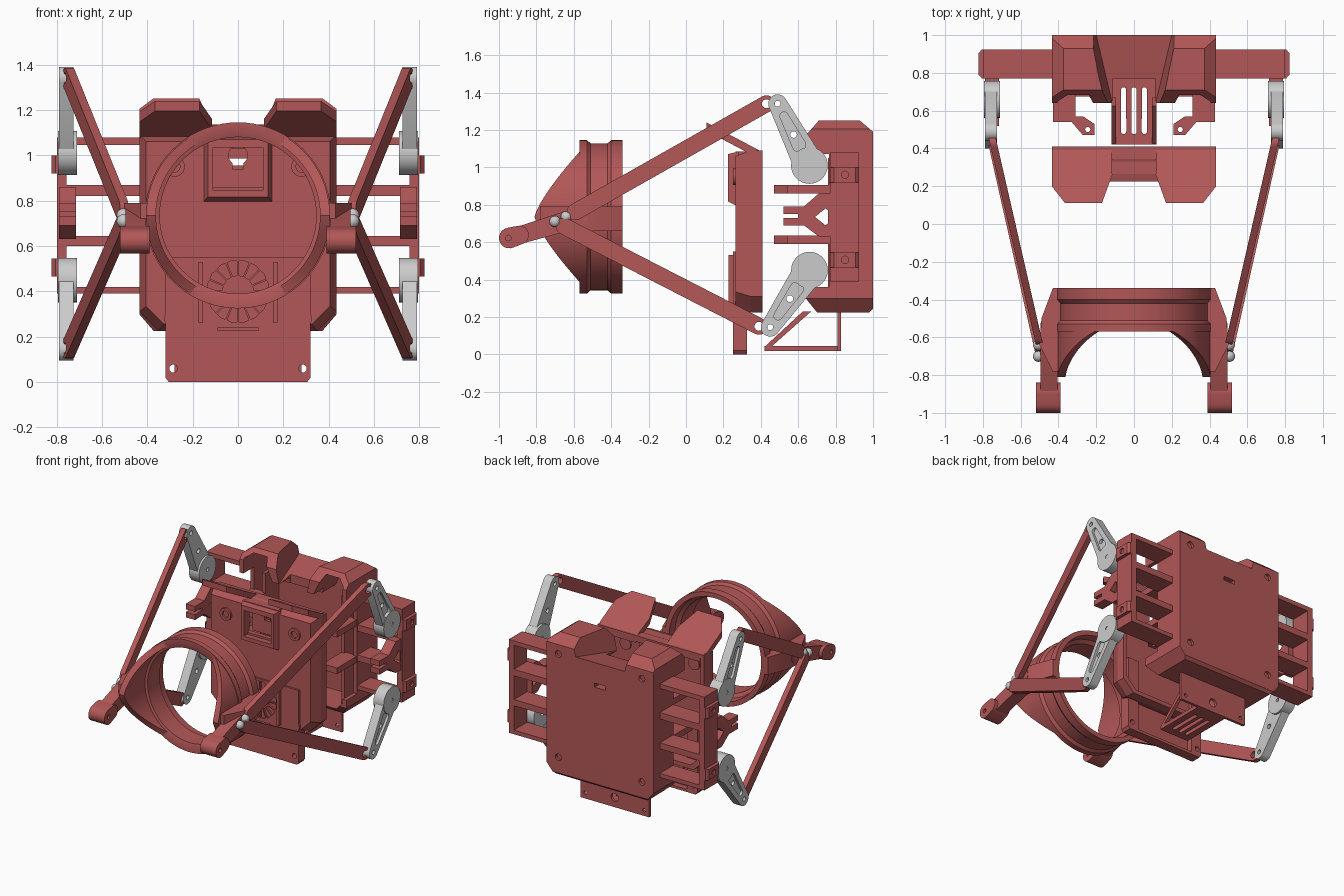
import bpy, bmesh
from math import sin, cos, pi, atan2, acos, hypot

if "Cube" in bpy.data.objects:
    bpy.data.objects.remove(bpy.data.objects["Cube"])

RED = bpy.data.materials.new("red_plastic")
RED.diffuse_color = (0.45, 0.095, 0.095, 1)
RED.use_nodes = True
RED.node_tree.nodes["Principled BSDF"].inputs["Base Color"].default_value = RED.diffuse_color
AX = {'x': lambda u, v, w: (w, u, v), 'y': lambda u, v, w: (u, w, v), 'z': lambda u, v, w: (u, v, w)}


def finish(name, bm, red=True):
    bmesh.ops.recalc_face_normals(bm, faces=bm.faces)
    me = bpy.data.meshes.new(name)
    bm.to_mesh(me)
    bm.free()
    o = bpy.data.objects.new(name, me)
    bpy.context.collection.objects.link(o)
    if red:
        me.materials.append(RED)
    return o


def prism(name, pts, axis, a, b, red=True, taper=1, c=(0, 0)):
    """Extrude a 2D outline along an axis from a to b; taper scales the a end about c."""
    bm = bmesh.new()
    A = [bm.verts.new(AX[axis](c[0] + (u - c[0]) * taper, c[1] + (v - c[1]) * taper, a)) for u, v in pts]
    B = [bm.verts.new(AX[axis](u, v, b)) for u, v in pts]
    bm.faces.new(A)
    bm.faces.new(B)
    for i in range(len(A)):
        j = (i + 1) % len(A)
        bm.faces.new((A[i], A[j], B[j], B[i]))
    return finish(name, bm, red)


def rect(u0, u1, v0, v1):
    return [(u0, v0), (u1, v0), (u1, v1), (u0, v1)]


def box(name, x0, x1, y0, y1, z0, z1):
    return prism(name, rect(x0, x1, y0, y1), 'z', z0, z1)


def circle(u, v, r, n=24):
    return [(u + r * cos(2 * pi * i / n), v + r * sin(2 * pi * i / n)) for i in range(n)]


def capsule(p, r, q, s, n=12):
    """Outline around two circles of radius r at p and s at q."""
    d, t = hypot(q[0] - p[0], q[1] - p[1]), atan2(q[1] - p[1], q[0] - p[0])
    k = acos((r - s) / d)
    pts = [(p[0] + r * cos(a), p[1] + r * sin(a)) for a in [t + k + (2 * pi - 2 * k) * i / n for i in range(n + 1)]]
    return pts + [(q[0] + s * cos(a), q[1] + s * sin(a)) for a in [t - k + 2 * k * i / n for i in range(n + 1)]]


def cut(o, *cutters):
    for c in cutters:
        m = o.modifiers.new("cut", 'BOOLEAN')
        m.object, m.solver = c, 'EXACT'
        bpy.context.view_layer.objects.active = o
        bpy.ops.object.modifier_apply(modifier=m.name)
        bpy.data.objects.remove(c)
    return o


def move(o, f):
    for v in o.data.vertices:
        v.co = f(*v.co)


def body(zt, w):
    """Housing outline with chamfered lower corners."""
    return [(-.35 * w, .225), (.35 * w, .225), (.435 * w, .31), (.435 * w, zt), (-.435 * w, zt), (-.435 * w, .31)]


# Receiver ring, lathed around the y axis
CZ = .735
prof = [(.345, -.56), (.375, -.57), (.41, -.57), (.41, -.53), (.393, -.51), (.393, -.42), (.41, -.40), (.41, -.34),
        (.375, -.34), (.37, -.40), (.345, -.42)]
bm = bmesh.new()
N = 72
rows = [[bm.verts.new((r * cos(2 * pi * i / N), y, CZ + r * sin(2 * pi * i / N))) for r, y in prof] for i in range(N)]
for i in range(N):
    p, q = rows[i], rows[(i + 1) % N]
    for j in range(len(prof)):
        k = (j + 1) % len(prof)
        bm.faces.new((p[j], p[k], q[k], q[j]))
finish("receiver_ring", bm)

for s in (-1, 1):
    # Curved saddle shell tapering forward from the ring
    bm = bmesh.new()
    rows = []
    for i in range(33):
        t = (-62 + 124 * i / 32) * pi / 180
        yf = -.81 + .25 * (abs(sin(t)) / .883) ** 1.3
        rows.append([bm.verts.new((s * r * cos(t), y, CZ + r * sin(t)))
                     for r, y in ((.362, yf), (.405, yf), (.405, -.55), (.362, -.55))])
    for p, q in zip(rows, rows[1:]):
        for j in range(4):
            bm.faces.new((p[j], p[(j + 1) % 4], q[(j + 1) % 4], q[j]))
    bm.faces.new(rows[0])
    bm.faces.new(rows[-1])
    finish("receiver_saddle", bm)

    # Receiver side boss and forward twist arm
    prism("receiver_boss", [(s * x, y) for x, y in [(.39, -.78), (.43, -.78), (.50, -.64), (.49, -.5), (.43, -.34), (.385, -.34)]],
          'z', .66, .79)
    prism("receiver_arm", capsule((-.94, .622), .045, (-.58, .73), .055), 'x', s * .405, s * .495)
    cut(prism("receiver_arm_end", capsule((-.945, .622), .055, (-.89, .638), .05), 'x', s * .39, s * .52),
        prism("c", circle(-.95, .622, .015, 12), 'x', s * .3, s * .6))

    # Upper and lower linkages: (ball, link eye, servo pivot, servo tip)
    for ball, eye, piv, tip in [((-.64, .735), (.43, 1.34), (.66, 1.01), (.49, 1.34)),
                                ((-.70, .71), (.39, .15), (.66, .45), (.45, .145))]:
        bpy.ops.mesh.primitive_uv_sphere_add(segments=20, ring_count=12, radius=.03, location=(s * .505, *ball))
        bpy.context.object.name = "ball_joint"
        d = [eye[0] - ball[0], eye[1] - ball[1]]
        st = (ball[0] + d[0] * .045, ball[1] + d[1] * .045)
        k = (.745 - .50) / d[0]
        hole = lambda: prism("c", circle(*eye, .024, 16), 'x', -.1, .1)
        rod = cut(prism("link_rod", capsule(st, .045, eye, .0451), 'x', -.019, .019), hole())
        move(rod, lambda x, y, z: (x + s * (.50 + (y - ball[0]) * k), y, z))
        # Servo horn arm with recessed web and holes
        mix = lambda f: (piv[0] + (tip[0] - piv[0]) * f, piv[1] + (tip[1] - piv[1]) * f)
        arm = prism("servo_arm", capsule(piv, .082, tip, .05), 'x', s * .725, s * .79, False)
        cut(arm, prism("c", capsule(mix(.33), .036, mix(.8), .022), 'x', s * .772, s * .85),
            prism("c", circle(*mix(.5), .018, 12), 'x', s * .6, s * .9),
            prism("c", circle(*tip, .016, 12), 'x', s * .6, s * .9))
        cut(prism("servo_hub", circle(*piv, .098, 32), 'x', s * .71, s * .794, False),
            prism("c", circle(*piv, .014, 12), 'x', s * .6, s * .9))

    # Side ladder frames holding the servos
    X = lambda a, b: sorted((s * a, s * b))
    for z0, z1 in ((1.045, 1.078), (.82, .868), (.60, .645), (.39, .42)):
        box("frame_shelf", *X(.42, .79), .77, .925, z0, z1)
    box("frame_end", *X(.755, .797), .77, .925, .39, 1.078)
    for z0, z1 in ((.92, 1.0), (.465, .545)):
        lug = [(s * x, y) for x, y in [(.79, .77), (.805, .77), (.822, .79), (.822, .905), (.805, .925), (.79, .925)]]
        cut(prism("frame_lug", lug, 'z', z0, z1),
            prism("c", circle(.85, (z0 + z1) / 2, .02, 12), 'x', s * .81, s * .9))
    strut = prism("frame_strut", [(.52, .69), (.63, .69), (.71, .63), (.77, .63), (.77, .86), (.71, .86), (.63, .79), (.52, .79)],
                  'x', s * .715, s * .79)
    cut(strut, prism("c", [(.69, .735), (.745, .69), (.76, .70), (.76, .77), (.745, .78)], 'x', s * .6, s * .9),
        prism("c", rect(.5, .60, .73, .75), 'x', s * .6, s * .9))
    # Lid mounting hooks inside the base
    for z in (.59, .86):
        hook = prism("mount_hook", [(s * x, y) for x, y in [(.43, .78), (.43, .54), (.33, .54), (.27, .47), (.21, .47),
                                                           (.21, .53), (.27, .57), (.31, .57), (.31, .78)]], 'z', z, z + .045)
        cut(hook, prism("c", circle(s * .245, .5, .014, 12), 'z', 0, 1))
    box("mount_rail", *X(.31, .335), .76, .98, .25, 1.05)

# Rear base housing: shell open to the front, with two raised wings
side = [(.64, .30), (.70, .225), (.98, .225), (1.0, .245), (1.0, 1.19), (.93, 1.25), (.71, 1.25), (.64, 1.17)]
base = prism("base_housing", side, 'x', -.435, .435)
notch = prism("c", [(-.11, 1.4), (.11, 1.4), (.11, .6), (-.11, .6)], 'z', 1.07, 1.5)
move(notch, lambda x, y, z: ((1 if x > 0 else -1) * (.105 + (.1 if y > 1 else 0) + (.09 if z > 1.3 else 0)),
                             1.02 if y > 1 else .6, z if z > 1.3 else (1.14 if y > 1 else 1.06)))
cav = [(-.33, .255), (.33, .255), (.405, .33), (.405, 1.18), (.35, 1.22), (.24, 1.22), (.15, 1.03),
       (-.15, 1.03), (-.24, 1.22), (-.35, 1.22), (-.405, 1.18), (-.405, .33)]
# Cavity, centre gap above the tray and open servo sides
cut(base, notch, prism("c", cav, 'y', .5, .92), prism("c", rect(-.11, .11, .5, .77), 'z', 0, 1.5),
    prism("c", rect(.5, .765, .36, 1.07), 'x', -.6, .6))
for s in (-1, 1):  # Chamfered outer corners and screw recesses
    cut(base, prism("c", [(s * .35, .2), (s * .5, .2), (s * .5, .375)], 'y', .4, 1.1),
        prism("c", [(s * .36, 1.26), (s * .5, 1.26), (s * .5, 1.155)], 'y', .4, 1.1),
        *[prism("c", circle(s * .34, z, .025, 12), 'y', .98, 1.1) for z in (.36, 1.12)])
cut(base, prism("c", rect(-.045, .045, .955, .985), 'y', .8, 1.1))

# Lower slotted tray under the base
cut(box("tray_floor", -.12, .12, .42, .83, .018, .045),
    *[prism("c", capsule((x, .49), .014, (x, .71), .0139, 6), 'z', -.1, .1) for x in (-.055, 0, .055)])
cut(box("tray_back", -.28, .28, .81, .83, .018, .24), prism("c", circle(0, .09, .03), 'y', .7, .9),
    *[prism("c", circle(x, .06, .013, 12), 'y', .7, .9) for x in (-.24, .24)])
for a, b in ((-.12, -.095), (.095, .12)):
    prism("tray_brace", [(.42, .04), (.455, .04), (.67, .23), (.625, .23)], 'x', a, b)

# Front lid: shallow shell open to the back
rim = prism("lid_shell", body(1.09, 1), 'y', .345, .41)
face = prism("lid_front", body(1.09, 1), 'y', .265, .345, True, .93, (0, .66))
for o in (rim, face):
    cut(o, prism("c", [(x * .93, .66 + (z - .66) * .93) for x, z in body(1.09, 1)], 'y', .30, .5),
        prism("c", rect(-.115, .115, .86, 1.04), 'y', .2, .6))
# Cable pocket framed around the upper opening
pocket = prism("lid_pocket", rect(-.155, .155, .79, 1.085), 'y', .225, .28, True, .86, (0, .98))
cut(pocket, prism("c", rect(-.11, .11, .845, 1.035), 'y', .1, .4))
cut(box("pocket_back", -.125, .125, .345, .37, .84, 1.05), prism("c", circle(0, 1.0, .042), 'y', .2, .5),
    prism("c", rect(-.025, .025, .94, 1.0), 'y', .2, .5))
box("lid_top_bridge", -.14, .14, .265, .41, 1.045, 1.085)

for s in (-1, 1):
    # Sloping chamfered wing on top of the lid
    wing = prism("lid_wing", [(s * x, y) for x, y in [(.12, .41), (.40, .41), (.435, .38), (.435, .2), (.365, .11), (.17, .11), (.115, .26)]],
                 'z', -.045, 0)
    move(wing, lambda x, y, z: (x, y, z + 1.24 - (y - .11) * .53))
    for z in (.28, .95):
        cut(prism("lid_boss", circle(s * .28, z, .045), 'y', .25, .31), prism("c", circle(s * .28, z, .025, 12), 'y', .2, .28))
    # Lower plate side rail
    rail = prism("plate_rail", [(s * .235, 0), (s * .305, 0), (s * .32, .02), (s * .32, .55), (s * .235, .55)], 'y', .25, .325)
    cut(rail, prism("c", circle(s * .285, .06, .018, 16), 'y', .1, .5))
    box("plate_rib", *sorted((s * .155, s * .175)), .228, .27, .26, .53)

# Central lower plate with fan grille and slot
fan = [pi * (i + .5) / 8 for i in range(16)]
cut(prism("lower_plate", rect(-.24, .24, 0, .55), 'y', .252, .282),
    *[prism("c", [(r * cos(t + a), .40 + r * sin(t + a)) for r, a in ((.07, -.14), (.135, -.165), (.138, 0), (.135, .165), (.07, .14))],
            'y', .1, .5) for t in fan])
box("plate_lip", -.09, .09, .238, .26, .226, .240)
box("plate_foot", -.24, .24, .252, .325, 0, .02)

# Keep edges crisp and curves smooth
bpy.ops.object.select_all(action='SELECT')
bpy.ops.object.shade_smooth_by_angle(angle=.5)
